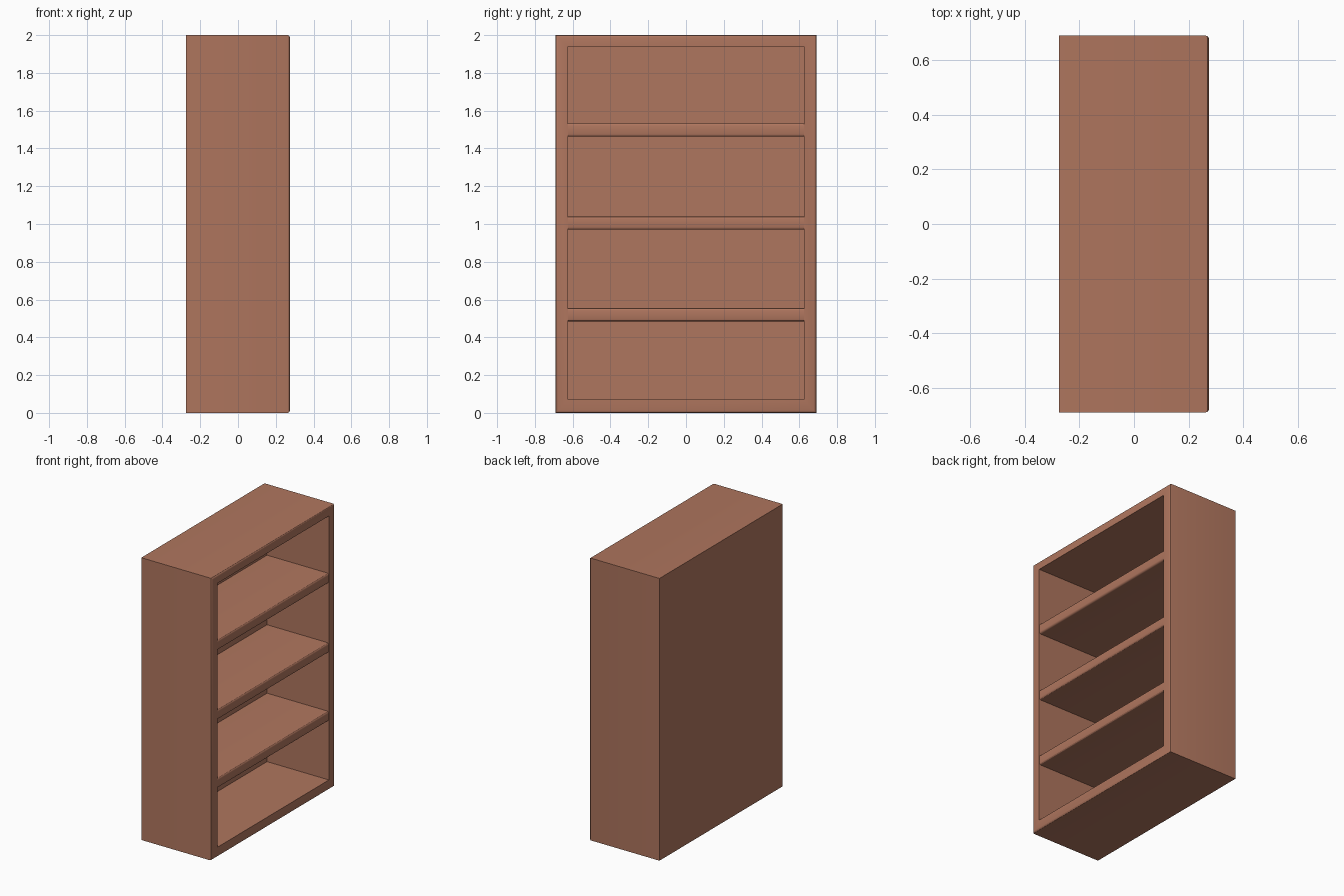
import bpy, bmesh

if "Cube" in bpy.data.objects:
    bpy.data.objects.remove(bpy.data.objects["Cube"])

wood = bpy.data.materials.new("brown_wood")
wood.diffuse_color = (0.43, 0.18, 0.112, 1.0)
wood.use_nodes = True
wood.node_tree.nodes["Principled BSDF"].inputs["Base Color"].default_value = wood.diffuse_color

D, W, H = 0.275, 0.69, 2.0      # half depth, half width, height
IN_W, BACK = 0.625, -0.21       # inner half width, inside face of the back


def finish(bm, name):
    bmesh.ops.recalc_face_normals(bm, faces=bm.faces[:])
    mesh = bpy.data.meshes.new(name)
    bm.to_mesh(mesh)
    bm.free()
    mesh.materials.append(wood)
    ob = bpy.data.objects.new(name, mesh)
    bpy.context.collection.objects.link(ob)
    bpy.context.view_layer.objects.active = ob
    ob.select_set(True)
    bpy.ops.object.shade_smooth_by_angle()
    ob.select_set(False)
    return ob


def box(x0, x1, y0, y1, z0, z1):
    bm = bmesh.new()
    bmesh.ops.create_cube(bm, size=1)
    for v in bm.verts:
        v.co = (x1 if v.co.x > 0 else x0,
                y1 if v.co.y > 0 else y0,
                z1 if v.co.z > 0 else z0)
    return bm


def round_edges(bm, test, width):
    edges = [e for e in bm.edges if all(test(v.co) for v in e.verts)]
    bmesh.ops.bevel(bm, geom=edges, offset=width, segments=3, profile=0.5,
                    affect='EDGES')


# Case: open box with a recessed interior and rounded outer front rim
bm = box(-D, D, -W, W, 0, H)
front = max(bm.faces, key=lambda f: f.calc_center_median().x)
bmesh.ops.inset_region(bm, faces=[front], thickness=0.065)
for v in front.verts:
    v.co.y = IN_W if v.co.y > 0 else -IN_W
    v.co.z = 1.94 if v.co.z > 1 else 0.07
hole = bmesh.ops.extrude_discrete_faces(bm, faces=[front])["faces"][0]
for v in hole.verts:
    v.co.x = BACK
round_edges(bm, lambda c: c.x > D - 0.001 and
            (abs(c.y) > W - 0.001 or c.z > H - 0.001 or c.z < 0.001)
            , 0.013)
finish(bm, "bookcase_case")

# Shelves with rounded front edges
for i, (z0, z1) in enumerate(((0.485, 0.555), (0.97, 1.04), (1.462, 1.533))):
    bm = box(BACK, D - 0.002, -IN_W, IN_W, z0, z1)
    lo, hi = z0 + 0.001, z1 - 0.001
    edges = [e for e in bm.edges
             if all(v.co.x > 0 for v in e.verts)
             and abs(e.verts[0].co.y - e.verts[1].co.y) > 1]
    bmesh.ops.bevel(bm, geom=edges, offset=0.013, segments=3, profile=0.5,
                    affect='EDGES')
    finish(bm, f"shelf_{i + 1}")
